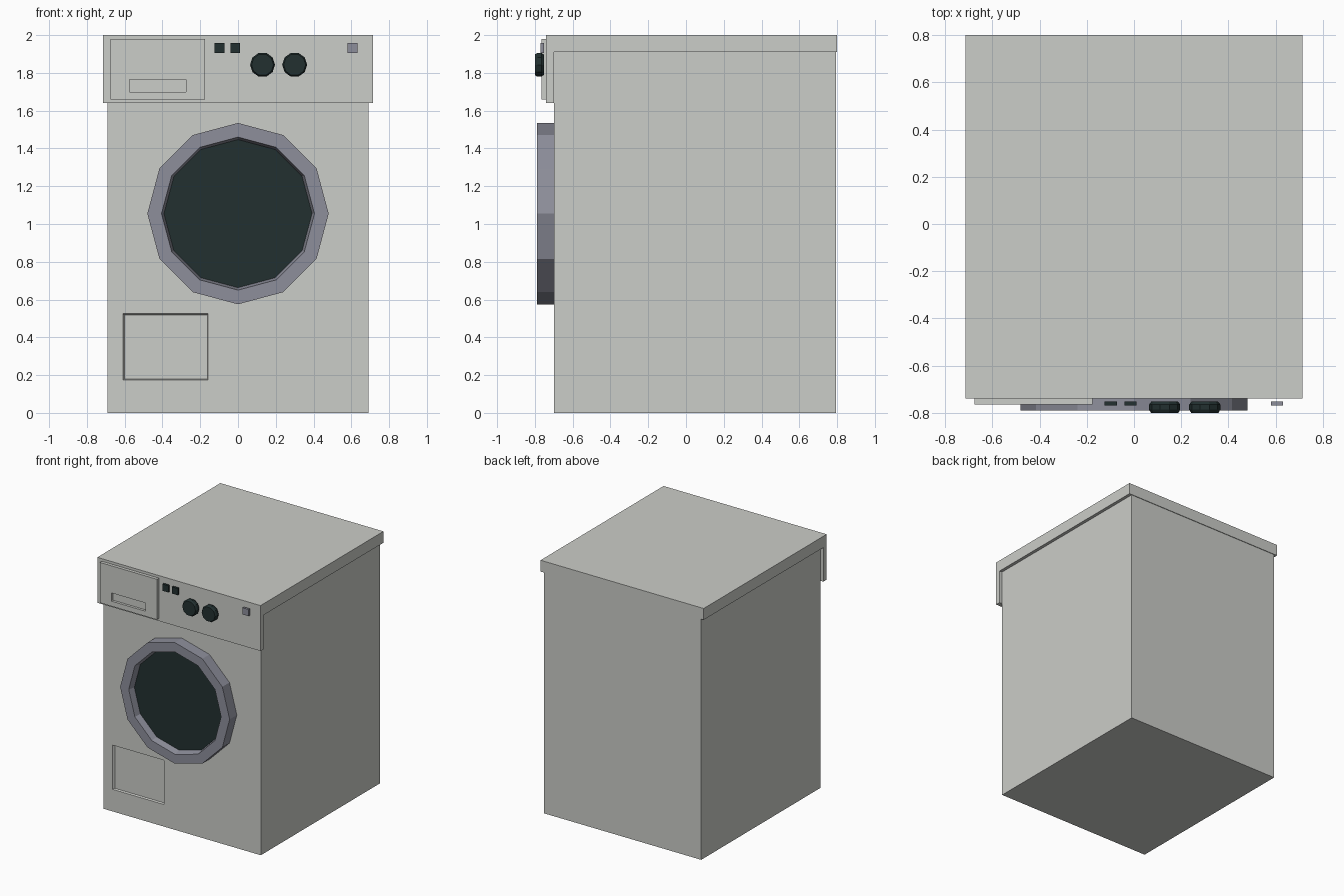
import bpy
import bmesh
from math import cos, sin, tau

cube = bpy.data.objects.get("Cube")
if cube:
    bpy.data.objects.remove(cube, do_unlink=True)


def material(name, rgb):
    mat = bpy.data.materials.new(name)
    mat.use_nodes = True
    colour = (*rgb, 1)
    mat.diffuse_color = colour
    mat.node_tree.nodes["Principled BSDF"].inputs["Base Color"].default_value = colour
    return mat


WHITE = material("off_white_enamel", (0.60, 0.61, 0.58))
STEEL = material("blue_grey_steel", (0.27, 0.275, 0.33))
DARK = material("dark_glass", (0.016, 0.030, 0.030))


def rect(y, left, right, bottom, top):
    """Rectangular section facing the front at depth y."""
    return [(left, y, bottom), (right, y, bottom), (right, y, top), (left, y, top)]


def polygon(y, radius, sides, x, z):
    """Regular section facing the front at depth y."""
    return [(x + radius * cos(tau * i / sides), y, z + radius * sin(tau * i / sides))
            for i in range(sides)]


def loft(name, sections, mat):
    """Bridge consecutive sections and cap both ends."""
    bm = bmesh.new()
    loops = [[bm.verts.new(p) for p in section] for section in sections]
    for a, b in zip(loops, loops[1:]):
        for i in range(len(a)):
            j = (i + 1) % len(a)
            bm.faces.new((a[i], a[j], b[j], b[i]))
    bm.faces.new(loops[0])
    bm.faces.new(loops[-1])
    bmesh.ops.recalc_face_normals(bm, faces=bm.faces)
    mesh = bpy.data.meshes.new(name)
    bm.to_mesh(mesh)
    bm.free()
    mesh.materials.append(mat)
    obj = bpy.data.objects.new(name, mesh)
    bpy.context.collection.objects.link(obj)
    return obj


def box(name, back, front, sides, mat):
    return loft(name, [rect(back, *sides), rect(front, *sides)], mat)


# Cabinet with the shallow filter hatch recess in its front
cabinet = (-0.69, 0.69, 0, 1.91)
loft("cabinet", [
    rect(0.795, *cabinet),
    rect(-0.70, *cabinet),
    rect(-0.70, -0.61, -0.16, 0.175, 0.525),
    rect(-0.685, -0.60, -0.162, 0.18, 0.517),
], WHITE)

# Worktop and control panel as one L profile across the width
profile = [(0.80, 2), (-0.74, 2), (-0.74, 1.64), (-0.70, 1.64), (-0.70, 1.91), (0.80, 1.91)]
loft("worktop_and_control_panel",
     [[(x, y, z) for y, z in profile] for x in (-0.715, 0.715)], WHITE)

# Detergent drawer with recessed grip
drawer = (-0.675, -0.175, 1.66, 1.98)
grip = (-0.575, -0.275, 1.70, 1.765)
loft("detergent_drawer", [
    rect(-0.74, *drawer),
    rect(-0.765, *drawer),
    rect(-0.765, *grip),
    rect(-0.745, *grip),
], WHITE)

# Door: faceted ring and recessed glass
DOOR_SIDES, DOOR_Z = 12, 1.055
loft("door_ring", [polygon(y, r, DOOR_SIDES, 0, DOOR_Z) for y, r in
                   ((-0.70, 0.48), (-0.79, 0.48), (-0.79, 0.405), (-0.735, 0.392))], STEEL)
loft("door_glass", [polygon(y, 0.392, DOOR_SIDES, 0, DOOR_Z)
                    for y in (-0.73, -0.738)], DARK)

# Dials
for side, x in (("right", 0.13), ("left", 0.30)):
    loft(side + "_dial", [polygon(y, r, 10, x, 1.843) for y, r in
                          ((-0.752, 0.056), (-0.765, 0.066), (-0.787, 0.066), (-0.80, 0.058))], DARK)

# Push buttons and indicator
for name, x, mat in (("right_button", -0.098, DARK), ("left_button", -0.015, DARK),
                     ("indicator", 0.606, STEEL)):
    box(name, -0.752, -0.77, (x - 0.026, x + 0.026, 1.905, 1.958), mat)
